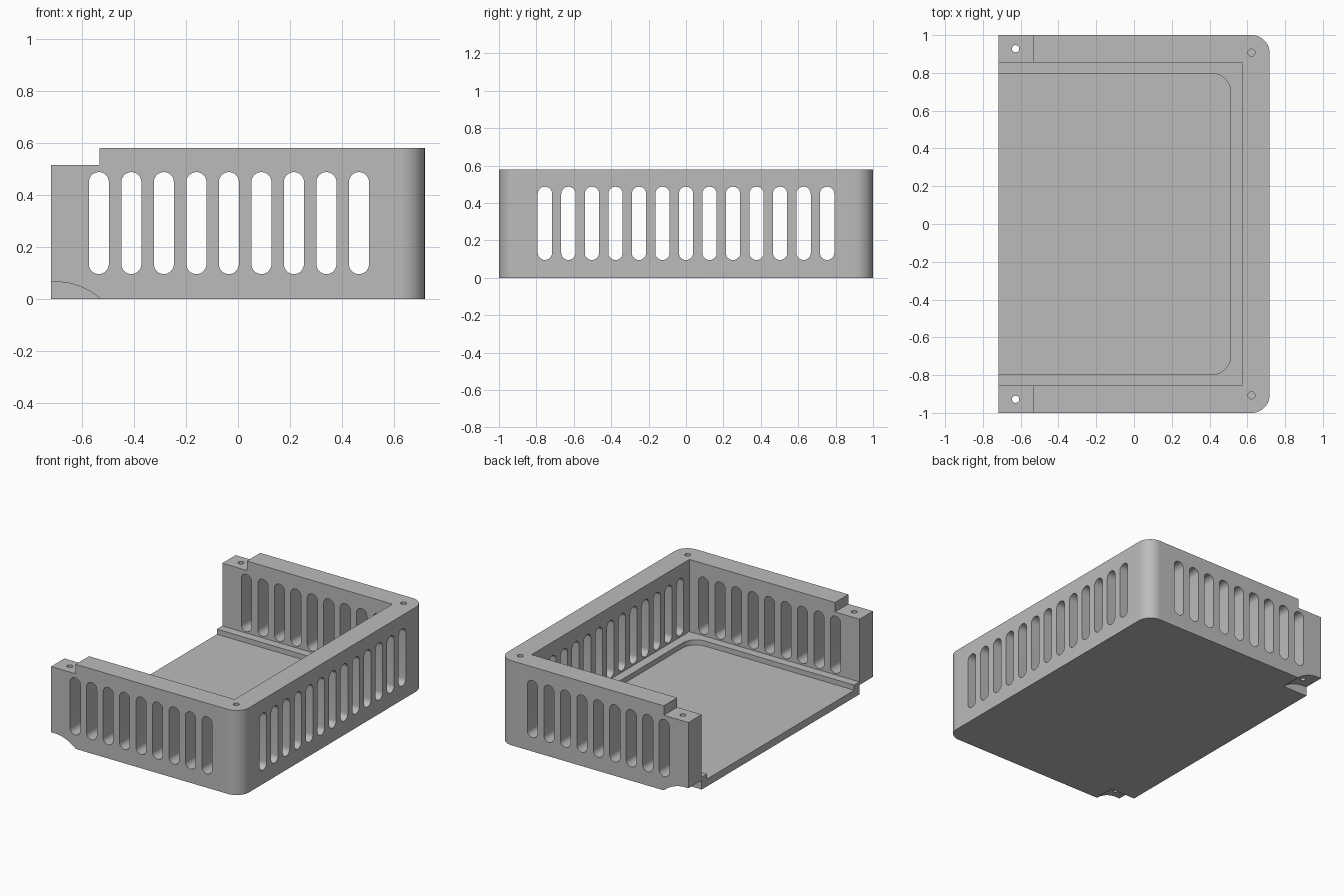
import bpy
import bmesh
import math
from mathutils import Vector

if "Cube" in bpy.data.objects:
    bpy.data.objects.remove(bpy.data.objects["Cube"], do_unlink=True)

HX, HY, HEIGHT = 0.718, 1.0, 0.58     # outer half sizes and height
IN_X, IN_Y = 0.573, 0.855             # inner wall faces
LEDGE, FLOOR = 0.085, 0.05            # ledge and floor levels
SLOT_LOW, SLOT_HIGH, SLOT_R = 0.095, 0.487, 0.0385


def arc(cx, cy, r, start, end, steps=12):
    angles = [math.radians(start + (end - start) * i / steps) for i in range(steps + 1)]
    return [(cx + r * math.cos(a), cy + r * math.sin(a)) for a in angles]


def circle(cx, cy, r, steps=32):
    return arc(cx, cy, r, 0, 360, steps)[:-1]


def rect(x0, x1, y0, y1):
    return [(x0, y0), (x1, y0), (x1, y1), (x0, y1)]


def round_end(x0, x1, hy, r):
    """Plate outline with two rounded corners at its +x end."""
    return ([(x0, -hy)] + arc(x1 - r, -hy + r, r, -90, 0)
            + arc(x1 - r, hy - r, r, 0, 90) + [(x0, hy)])


def slot(c):
    return (arc(c, SLOT_HIGH - SLOT_R, SLOT_R, 0, 180, 16)
            + arc(c, SLOT_LOW + SLOT_R, SLOT_R, 180, 360, 16))


def prisms(name, items, axis="Z"):
    """One object of extruded outlines; each item is (outline, low, high)."""
    place = {"X": lambda u, v, w: Vector((w, u, v)),
             "Y": lambda u, v, w: Vector((u, w, v)),
             "Z": lambda u, v, w: Vector((u, v, w))}[axis]
    bm = bmesh.new()
    for outline, low, high in items:
        a = [bm.verts.new(place(u, v, low)) for u, v in outline]
        b = [bm.verts.new(place(u, v, high)) for u, v in outline]
        bm.faces.new(a)
        bm.faces.new(b)
        for i in range(len(a)):
            j = (i + 1) % len(a)
            bm.faces.new((a[i], a[j], b[j], b[i]))
    bmesh.ops.recalc_face_normals(bm, faces=bm.faces)
    mesh = bpy.data.meshes.new(name)
    bm.to_mesh(mesh)
    bm.free()
    obj = bpy.data.objects.new(name, mesh)
    bpy.context.collection.objects.link(obj)
    return obj


# Solid block with two rounded upright corners
case = prisms("vented_case", [(round_end(-HX, HX, HY, 0.095), 0, HEIGHT)])
grey = bpy.data.materials.new("plain grey")
grey.use_nodes = True
colour = (0.5, 0.5, 0.5, 1)
grey.diffuse_color = colour
grey.node_tree.nodes["Principled BSDF"].inputs["Base Color"].default_value = colour
case.data.materials.append(grey)
bpy.context.view_layer.objects.active = case
case.select_set(True)


def cut(name, items, axis="Z"):
    cutter = prisms(name, items, axis)
    cutter.hide_render = True
    mod = case.modifiers.new(name, "BOOLEAN")
    mod.operation, mod.solver, mod.object = "DIFFERENCE", "EXACT", cutter
    bpy.ops.object.modifier_apply(modifier=mod.name)
    bpy.data.objects.remove(cutter, do_unlink=True)


# Open cavity and the round-cornered floor pocket inside its ledge
cut("cavity", [(rect(-1, IN_X, -IN_Y, IN_Y), LEDGE, 1)])
cut("floor_pocket", [(round_end(-1, 0.512, 0.797, 0.1), FLOOR, 0.3)])

# Vent slots in the two short walls and the long wall
cut("side_slots", [(slot(-0.535 + 0.125 * i), -1.2, 1.2) for i in range(9)], "Y")
cut("end_slots", [(slot(0.1257 * i), 0.3, 1) for i in range(-6, 7)], "X")

# Stepped wall ends and curved reliefs under them
sides = [(-1.2, -IN_Y), (IN_Y, 1.2)]
cut("top_steps", [(rect(-1, -0.532, low, high), 0.515, 1) for low, high in sides])
cut("foot_reliefs", [(circle(-0.7, -0.19, 0.255, 96), low, high) for low, high in sides], "Y")

# Screw holes: through at the wall ends, blind at the rounded corners
cut("screw_holes", [(circle(x, s * y, 0.019), low, 1)
                    for x, y, low in ((-0.627, 0.928, -0.1), (0.622, 0.907, 0.25))
                    for s in (-1, 1)])

bpy.ops.object.shade_smooth_by_angle(angle=math.radians(30))
